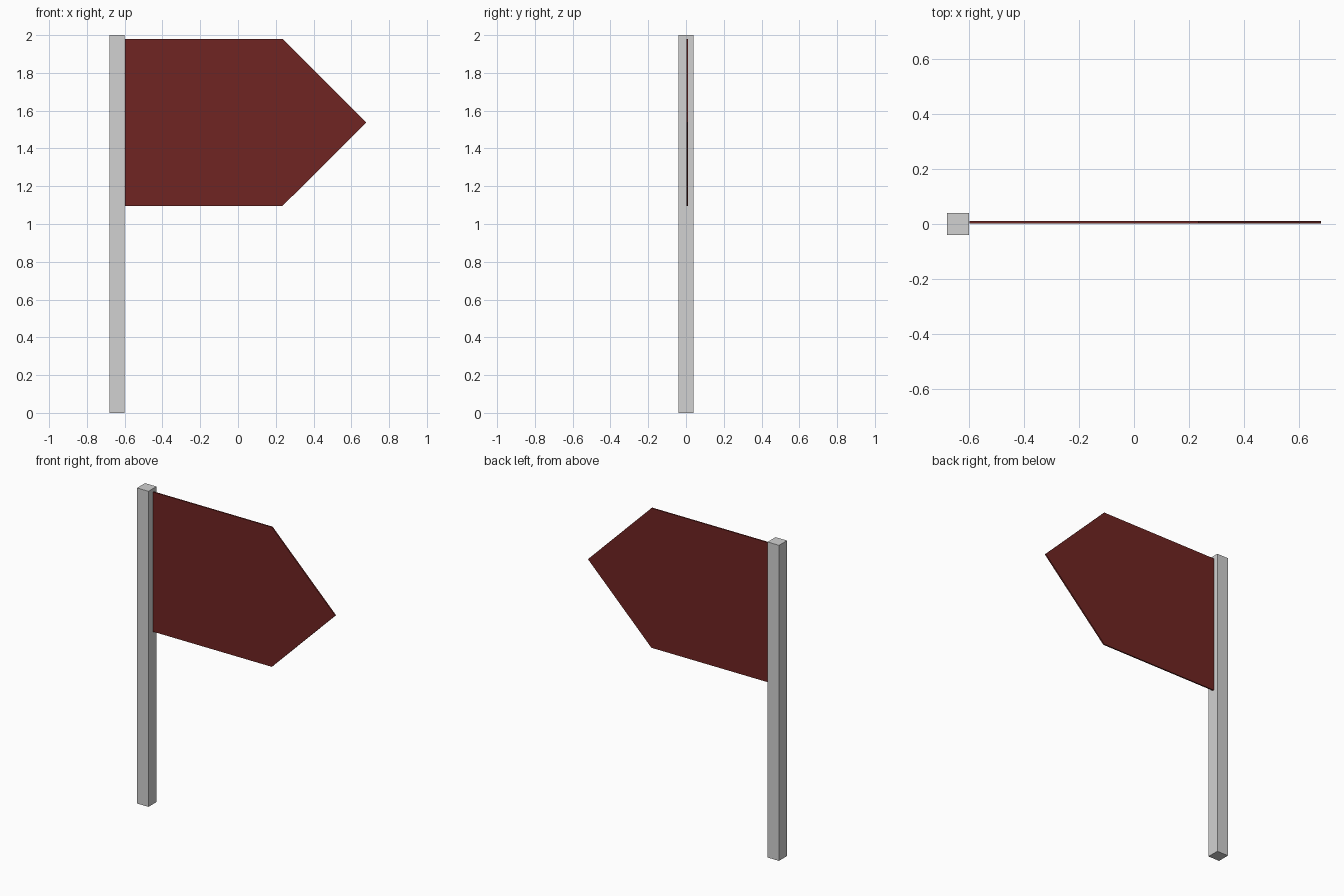
import bpy
import bmesh

cube = bpy.data.objects.get("Cube")
if cube:
    bpy.data.objects.remove(cube, do_unlink=True)


def make_material(name, rgb):
    mat = bpy.data.materials.new(name)
    mat.use_nodes = True
    color = (*rgb, 1)
    mat.diffuse_color = color
    bsdf = mat.node_tree.nodes["Principled BSDF"]
    bsdf.inputs["Base Color"].default_value = color
    return mat


def extrude_profile(name, points, direction, mat):
    """Solid made by sweeping a flat outline along a direction."""
    bm = bmesh.new()
    face = bm.faces.new([bm.verts.new(p) for p in points])
    swept = bmesh.ops.extrude_face_region(bm, geom=[face], use_keep_orig=True)
    verts = [g for g in swept["geom"] if isinstance(g, bmesh.types.BMVert)]
    bmesh.ops.translate(bm, verts=verts, vec=direction)
    bmesh.ops.recalc_face_normals(bm, faces=bm.faces)
    mesh = bpy.data.meshes.new(name)
    bm.to_mesh(mesh)
    bm.free()
    mesh.materials.append(mat)
    obj = bpy.data.objects.new(name, mesh)
    bpy.context.collection.objects.link(obj)
    return obj


grey = make_material("light grey", (0.64, 0.64, 0.64))
red = make_material("dark red", (0.16, 0.018, 0.016))

# Square upright post
left, right, half = -0.68, -0.60, 0.04
post = [(left, -half, 0), (right, -half, 0), (right, half, 0), (left, half, 0)]
extrude_profile("post", post, (0, 0, 2), grey)

# Thin pointed sign panel beside the post
inner, shoulder, tip = -0.597, 0.235, 0.68
low, high = 1.095, 1.98
outline = [(inner, low), (shoulder, low), (tip, (low + high) / 2),
           (shoulder, high), (inner, high)]
extrude_profile("sign_panel", [(x, 0.002, z) for x, z in outline],
                (0, 0.009, 0), red)
